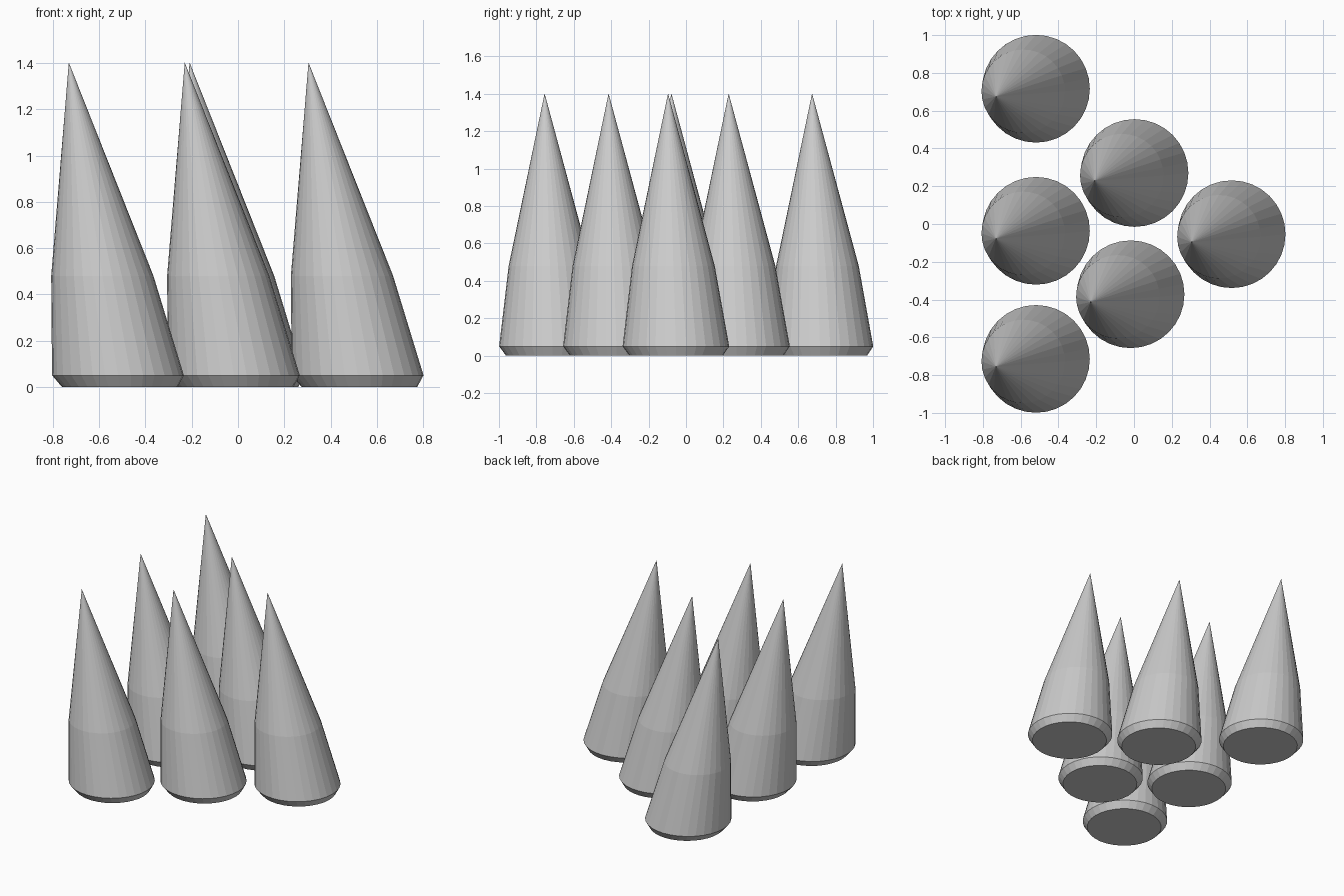
import bpy, bmesh, math

if "Cube" in bpy.data.objects:
    bpy.data.objects.remove(bpy.data.objects["Cube"])

SIDES = 32
# (z, radius) rings from bottom to just under the tip
PROFILE = [(0.0, 0.25), (0.05, 0.285), (0.48, 0.221)]
TIP_Z = 1.402
LEAN = (-0.157, -0.031)   # sideways shift per unit of height
CENTRES = [(-0.519, 0.716), (-0.519, -0.036), (-0.519, -0.714),
           (0.003, 0.27), (-0.018, -0.372), (0.517, -0.054)]


def lean(x, y, z):
    return (x + LEAN[0] * (z - 0.05), y + LEAN[1] * (z - 0.05), z)


# One leaning spike with a chamfered foot
bm = bmesh.new()
rings = []
for z, r in PROFILE:
    angles = [2 * math.pi * i / SIDES for i in range(SIDES)]
    rings.append([bm.verts.new(lean(r * math.cos(a), r * math.sin(a), z)) for a in angles])
tip = bm.verts.new(lean(0, 0, TIP_Z))
bm.faces.new(rings[0][::-1])
for i in range(SIDES):
    j = (i + 1) % SIDES
    for low, high in zip(rings, rings[1:]):
        bm.faces.new((low[i], low[j], high[j], high[i]))
    bm.faces.new((rings[-1][i], rings[-1][j], tip))
mesh = bpy.data.meshes.new("spike")
bm.to_mesh(mesh)
bm.free()

# Six copies in a triangular cluster
for n, (x, y) in enumerate(CENTRES, 1):
    spike = bpy.data.objects.new(f"spike_{n}", mesh)
    spike.location = (x, y, 0)
    bpy.context.collection.objects.link(spike)
